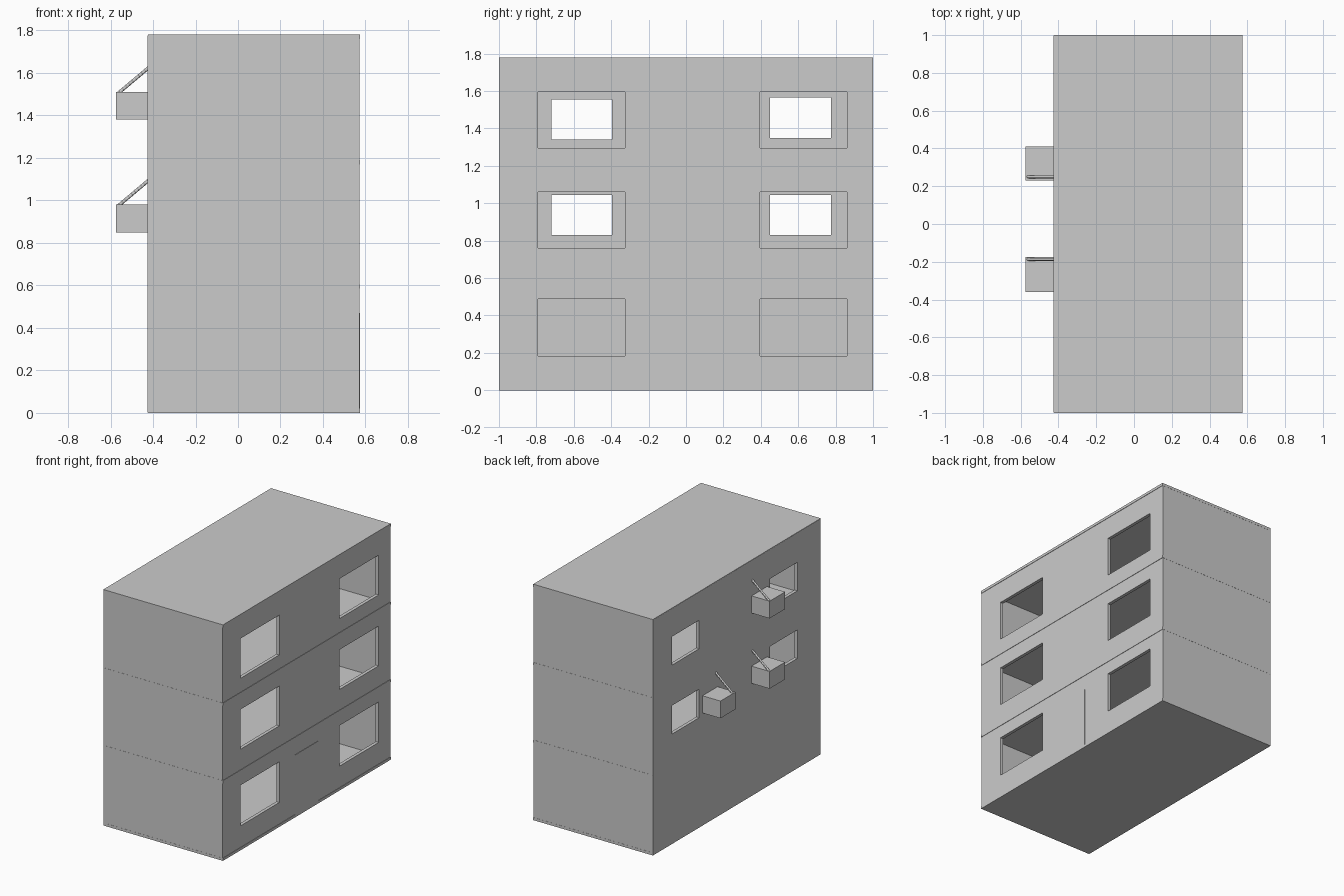
import bpy, bmesh
from mathutils import Vector

if "Cube" in bpy.data.objects:
    bpy.data.objects.remove(bpy.data.objects["Cube"])

T = 0.025          # wall thickness
H = 1.78           # building height


def finish(name, bm):
    bmesh.ops.recalc_face_normals(bm, faces=bm.faces[:])
    me = bpy.data.meshes.new(name)
    bm.to_mesh(me)
    bm.free()
    ob = bpy.data.objects.new(name, me)
    bpy.context.collection.objects.link(ob)
    return ob


def box(name, x, y, z):
    bm = bmesh.new()
    bmesh.ops.create_cube(bm, size=1)
    for v in bm.verts:
        v.co = [(a + b) / 2 + c * (b - a) for (a, b), c in zip((x, y, z), v.co)]
    return finish(name, bm)


def wall(name, x0, holes):
    """Wall panel in the YZ plane with rectangular openings (y0, y1, z0, z1)."""
    ys = sorted({-0.999, 0.999, *[v for h in holes for v in h[:2]]})
    zs = sorted({0.003, H - 0.003, *[v for h in holes for v in h[2:]]})
    bm = bmesh.new()
    for a, b in zip(ys, ys[1:]):
        for c, d in zip(zs, zs[1:]):
            cy, cz = (a + b) / 2, (c + d) / 2
            if any(h[0] < cy < h[1] and h[2] < cz < h[3] for h in holes):
                continue
            bm.faces.new([bm.verts.new((x0, y, z))
                          for y, z in ((a, c), (b, c), (b, d), (a, d))])
    bmesh.ops.remove_doubles(bm, verts=bm.verts[:], dist=1e-5)
    ret = bmesh.ops.extrude_face_region(bm, geom=bm.faces[:])
    moved = [g for g in ret["geom"] if isinstance(g, bmesh.types.BMVert)]
    bmesh.ops.translate(bm, verts=moved, vec=(T, 0, 0))
    return finish(name, bm)


# Facade with six large windows
wall("facade_wall", 0.572 - T,
     [(a, b, c, d) for a, b in ((-0.79, -0.325), (0.395, 0.86))
      for c, d in ((0.182, 0.488), (0.76, 1.06), (1.295, 1.595))])

# Rear wall with four small windows on the upper storeys
wall("rear_wall", -0.425,
     [(-0.72, -0.395, 0.83, 1.045), (0.45, 0.775, 0.83, 1.045),
      (-0.72, -0.395, 1.34, 1.555), (0.45, 0.775, 1.35, 1.565)])

# End walls
for s, side in ((-1, "left"), (1, "right")):
    box("end_wall_" + side, (-0.424, 0.571), sorted((s * 0.999, s * (1 - T))),
        (0.003, H - 0.003))

# Floor and roof slabs, just proud of the facade
for i, z in enumerate((0, 0.585, 1.17, 1.76)):
    box("roof_slab" if i == 3 else f"floor_slab_{i}",
        (-0.424, 0.575), (-1, 1), (z, z + 0.02))

# Entrance door, slightly raised
box("door", (0.56, 0.575), (-0.14, 0.14), (0.002, 0.47))

# Air conditioner boxes, each with one diagonal stay rod
for i, (y0, y1, ry, z) in enumerate(((-0.36, -0.175, -0.187, 1.38),
                                     (-0.36, -0.175, -0.187, 0.85),
                                     (0.23, 0.41, 0.25, 0.85))):
    box(f"cooling_unit_{i}", (-0.575, -0.42), (y0, y1), (z, z + 0.13))
    a, b = Vector((-0.563, ry, z + 0.125)), Vector((-0.418, ry, z + 0.247))
    bpy.ops.mesh.primitive_cylinder_add(vertices=12, radius=0.008,
                                        depth=(b - a).length, location=(a + b) / 2)
    rod = bpy.context.object
    rod.name = f"stay_rod_{i}"
    rod.rotation_euler = (b - a).to_track_quat('Z', 'Y').to_euler()
    bpy.ops.object.shade_smooth_by_angle()
